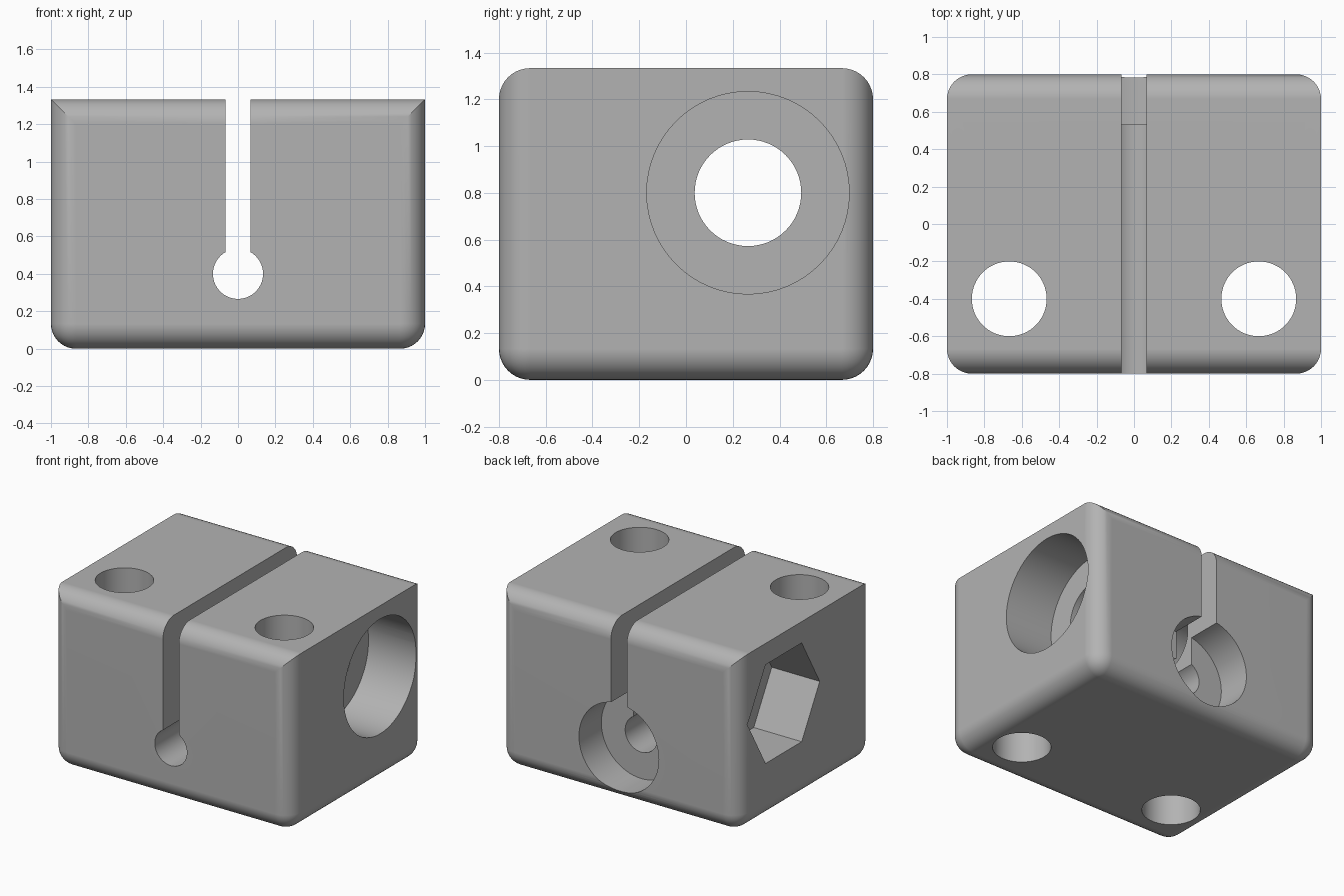
import bpy, bmesh
from math import pi, radians

if "Cube" in bpy.data.objects:
    bpy.data.objects.remove(bpy.data.objects["Cube"], do_unlink=True)

WIDTH, DEPTH, HEIGHT = 2.0, 1.6, 1.333
FILLET = 0.133
AXES = {"x": (0, pi / 2, 0), "y": (pi / 2, 0, 0), "z": (0, 0, 0)}

grey = bpy.data.materials.new("mid grey")
grey.use_nodes = True
colour = (0.45, 0.45, 0.45, 1)
grey.diffuse_color = colour
grey.node_tree.nodes["Principled BSDF"].inputs["Base Color"].default_value = colour


def add_box(name, size, centre):
    bpy.ops.mesh.primitive_cube_add(size=1, location=centre)
    box = bpy.context.object
    box.name = name
    box.scale = size
    bpy.ops.object.transform_apply(location=True, rotation=False, scale=True)
    return box


def add_rod(name, axis, radius, length, centre, sides=64):
    bpy.ops.mesh.primitive_cylinder_add(vertices=sides, radius=radius, depth=length,
                                        location=centre, rotation=AXES[axis])
    rod = bpy.context.object
    rod.name = name
    bpy.ops.object.transform_apply(location=True, rotation=True, scale=True)
    return rod


def cut(body, cutter):
    cutter.hide_render = True
    mod = body.modifiers.new(cutter.name, "BOOLEAN")
    mod.operation = "DIFFERENCE"
    mod.solver = "EXACT"
    mod.object = cutter
    bpy.context.view_layer.objects.active = body
    bpy.ops.object.modifier_apply(modifier=mod.name)
    bpy.data.objects.remove(cutter, do_unlink=True)


# Block: every edge is rounded except the two top side edges
block = add_box("clamp_block", (WIDTH, DEPTH, HEIGHT), (0, 0, HEIGHT / 2))
block.data.materials.append(grey)
bm = bmesh.new()
bm.from_mesh(block.data)


def is_top_side(edge):
    a, b = (v.co for v in edge.verts)
    return min(a.z, b.z) > HEIGHT / 2 and abs(a.y - b.y) > 1


rounded = [e for e in bm.edges if not is_top_side(e)]
bmesh.ops.bevel(bm, geom=rounded, offset=FILLET, offset_type="OFFSET",
                segments=10, profile=0.5, affect="EDGES")
bm.to_mesh(block.data)
bm.free()

# Clamping slit with its round relief hole and rear counterbore
RELIEF_Z = 0.4
cut(block, add_box("slit", (0.133, 2, 1.6), (0, 0, RELIEF_Z + 0.8)))
cut(block, add_rod("relief_hole", "y", 0.134, 2, (0, 0, RELIEF_Z)))
cut(block, add_rod("rear_counterbore", "y", 0.333, 0.667, (0, 0.8667, RELIEF_Z)))

# Cross bolt: through bore, round head pocket on the left, hex nut pocket on the right
BOLT_Y, BOLT_Z = 0.265, 0.8
cut(block, add_rod("bolt_bore", "x", 0.228, 3, (0, BOLT_Y, BOLT_Z)))
cut(block, add_rod("head_pocket", "x", 0.433, 0.8, (1, BOLT_Y, BOLT_Z)))
cut(block, add_rod("nut_pocket", "x", 0.43, 0.8, (-1, BOLT_Y, BOLT_Z), sides=6))

# Vertical mounting holes
for side in (-1, 1):
    cut(block, add_rod("mounting_hole", "z", 0.2, 3, (side * 0.667, -0.4, HEIGHT / 2)))

# Smooth fillets and bores, crisp rims
bpy.ops.object.select_all(action="DESELECT")
block.select_set(True)
bpy.context.view_layer.objects.active = block
bpy.ops.object.shade_smooth_by_angle(angle=radians(30))
weighted = block.modifiers.new("even_normals", "WEIGHTED_NORMAL")
weighted.keep_sharp = True
